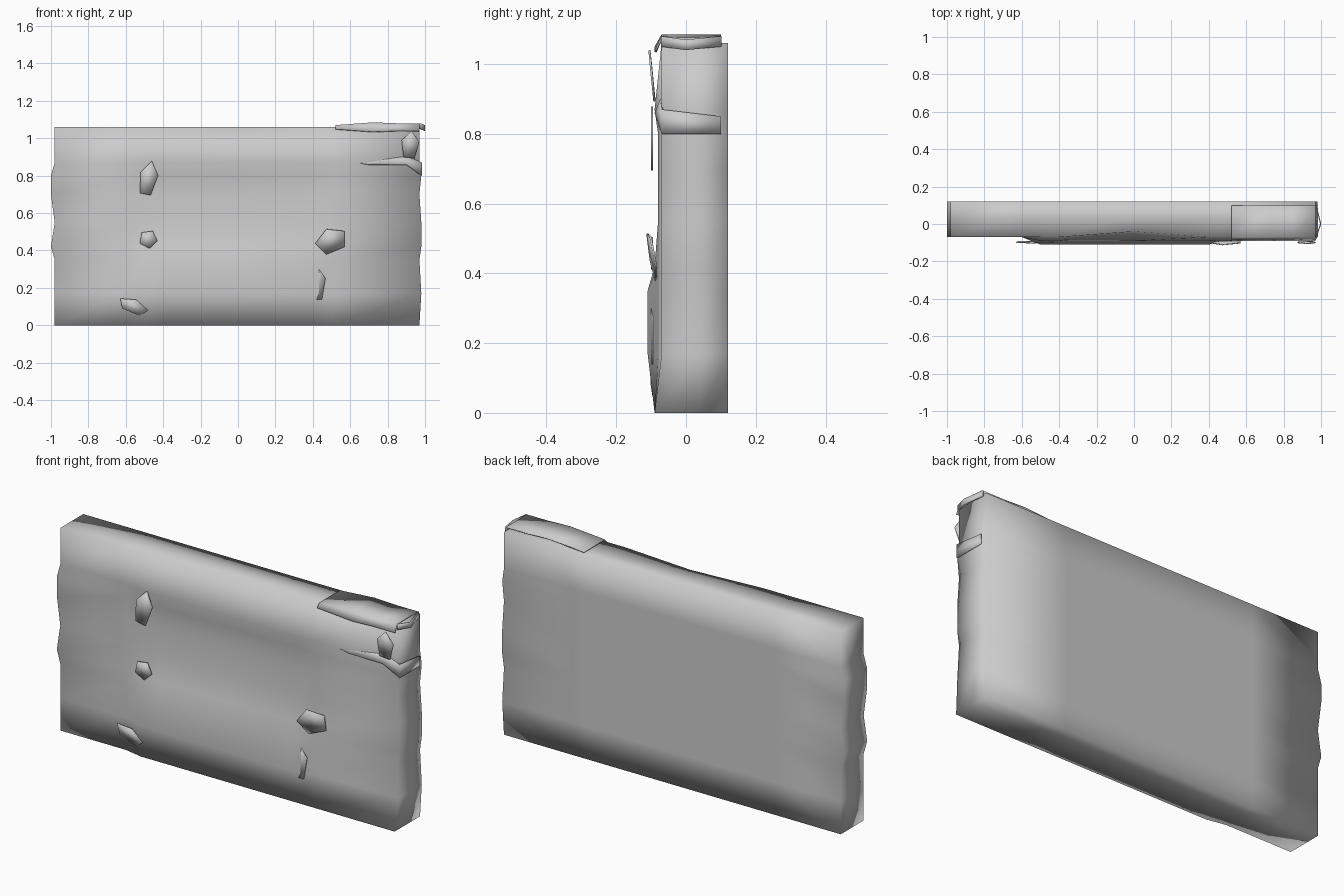
import bpy
import bmesh
from mathutils import Matrix, Vector

if "Cube" in bpy.data.objects:
    bpy.data.objects.remove(bpy.data.objects["Cube"], do_unlink=True)

stone = bpy.data.materials.new("grey stone")
stone.use_nodes = True
grey = (0.6, 0.6, 0.6, 1)
stone.diffuse_color = grey
stone.node_tree.nodes["Principled BSDF"].inputs["Base Color"].default_value = grey

FRONT, BACK = -0.07, 0.12
LEFT, RIGHT, TOP = -0.98, 0.97, 1.06


def finish(name, bm):
    mesh = bpy.data.meshes.new(name)
    bm.to_mesh(mesh)
    bm.free()
    mesh.materials.append(stone)
    for poly in mesh.polygons:
        poly.use_smooth = True
    obj = bpy.data.objects.new(name, mesh)
    bpy.context.collection.objects.link(obj)
    return obj


def thicken(obj):
    modifier = obj.modifiers.new("thickness", "SOLIDIFY")
    modifier.thickness = 0.006


# Wall slab: surface of a lattice, with stone blocks raised on the front
columns = [LEFT, -0.6, -0.5, -0.4, 0, 0.4, 0.5, RIGHT]
heights = [0, 0.17, 0.35, 0.42, 0.55, 0.7, 0.8, 0.87, TOP]
size = (len(columns), 3, len(heights))


def relief(x, z):
    """How far the stone blocks stand out of the front."""
    if z == TOP:
        return -0.03 if x == 0 else 0
    if z == 0:
        return 0.02 if x > -0.6 else 0
    if z < 0.5 and -0.5 <= x <= 0.4:
        return 0.04 if z < 0.4 else 0.02
    if z == 0.87 and abs(x) <= 0.5:
        return 0.02
    return 0.01 if x == 0.5 else 0


def lattice_point(column, layer, row):
    x, z = columns[column], heights[row]
    y = (FRONT - relief(x, z), 0.04, BACK)[layer]
    # Worn courses stick out at the ends
    if column == 0 and 0.4 < z <= 0.8 and z != 0.55:
        x -= 0.02
    if column == size[0] - 1 and z in (0.17, 0.42, 0.55, 0.8):
        x += 0.01
    return x, y, z


def make_slab():
    bm = bmesh.new()
    verts = {}

    def vert(key):
        if key not in verts:
            verts[key] = bm.verts.new(lattice_point(*key))
        return verts[key]

    for axis in range(3):
        a, b = [other for other in range(3) if other != axis]
        for side in (0, size[axis] - 1):
            for u in range(size[a] - 1):
                for v in range(size[b] - 1):
                    corners = []
                    for du, dv in ((0, 0), (1, 0), (1, 1), (0, 1)):
                        key = [side] * 3
                        key[a], key[b] = u + du, v + dv
                        corners.append(vert(tuple(key)))
                    bm.faces.new(corners)
    bmesh.ops.recalc_face_normals(bm, faces=bm.faces)
    finish("wall_slab", bm)


def loft(name, rows):
    """Thin stone flake through rows of points."""
    bm = bmesh.new()
    grid = [[bm.verts.new(point) for point in row] for row in rows]
    for low, high in zip(grid, grid[1:]):
        for (a, b), (d, c) in zip(zip(low, low[1:]), zip(high, high[1:])):
            bm.faces.new((a, b, c, d))
    thicken(finish(name, bm))


def chip(name, x, z, width, height, turn, lean):
    """Five-sided flake leaning out of the front."""
    bm = bmesh.new()
    bmesh.ops.create_circle(bm, cap_ends=True, segments=5, radius=0.5)
    place = (Matrix.Translation((x, FRONT - 0.03, z))
             @ Matrix.Rotation(turn, 4, "Y")
             @ Matrix.Rotation(1.57 + lean, 4, "X")
             @ Matrix.Diagonal((width, height, 1, 1)))
    bm.transform(place)
    thicken(finish(name, bm))


make_slab()

# Broken cap folded over the top corner: front lip, crest, back rim
lip, crest, rim = [], [], []
for x, lift in ((0.52, 0), (0.72, 0.015), (0.85, 0.01), (RIGHT, 0.01)):
    edge = TOP + 0.01 + lift
    lip.append((x, FRONT - 0.02, edge - 0.02 - 2 * lift))
    crest.append((x, FRONT, edge))
    rim.append((x, BACK - 0.02, edge))
loft("corner_cap", (lip, crest, rim))
end_edge = [crest[-1], (0.995, 0, TOP + 0.01), rim[-1]]
loft("corner_cap_end", (end_edge, [Vector(p) - Vector((0, 0, 0.03)) for p in end_edge]))

# Ledge flake wrapping from the front round the end
ledge_path = ((0.56, FRONT, 0.88), (0.7, FRONT - 0.02, 0.86), (0.9, FRONT - 0.02, 0.86),
              (0.985, FRONT, 0.8), (0.985, 0.1, 0.8))
ledge_rise = (0.01, 0.03, 0.05, 0.07, 0.05)
loft("end_ledge", (ledge_path,
                   [(x, max(y, FRONT), z + rise) for (x, y, z), rise in zip(ledge_path, ledge_rise)]))

# Loose chips on the front
chip("corner_chip", 0.92, 0.96, 0.1, 0.16, 0.1, 0.1)
chip("upper_chip", -0.48, 0.78, 0.1, 0.2, 0.2, 0)
chip("lower_chip", -0.56, 0.1, 0.17, 0.08, 0.4, 0.1)
chip("middle_chip", 0.5, 0.45, 0.18, 0.14, -0.4, 0.2)
chip("block_chip", 0.42, 0.22, 0.1, 0.2, 0, 0)
chip("seam_chip", -0.48, 0.46, 0.1, 0.1, 0.5, 0)
